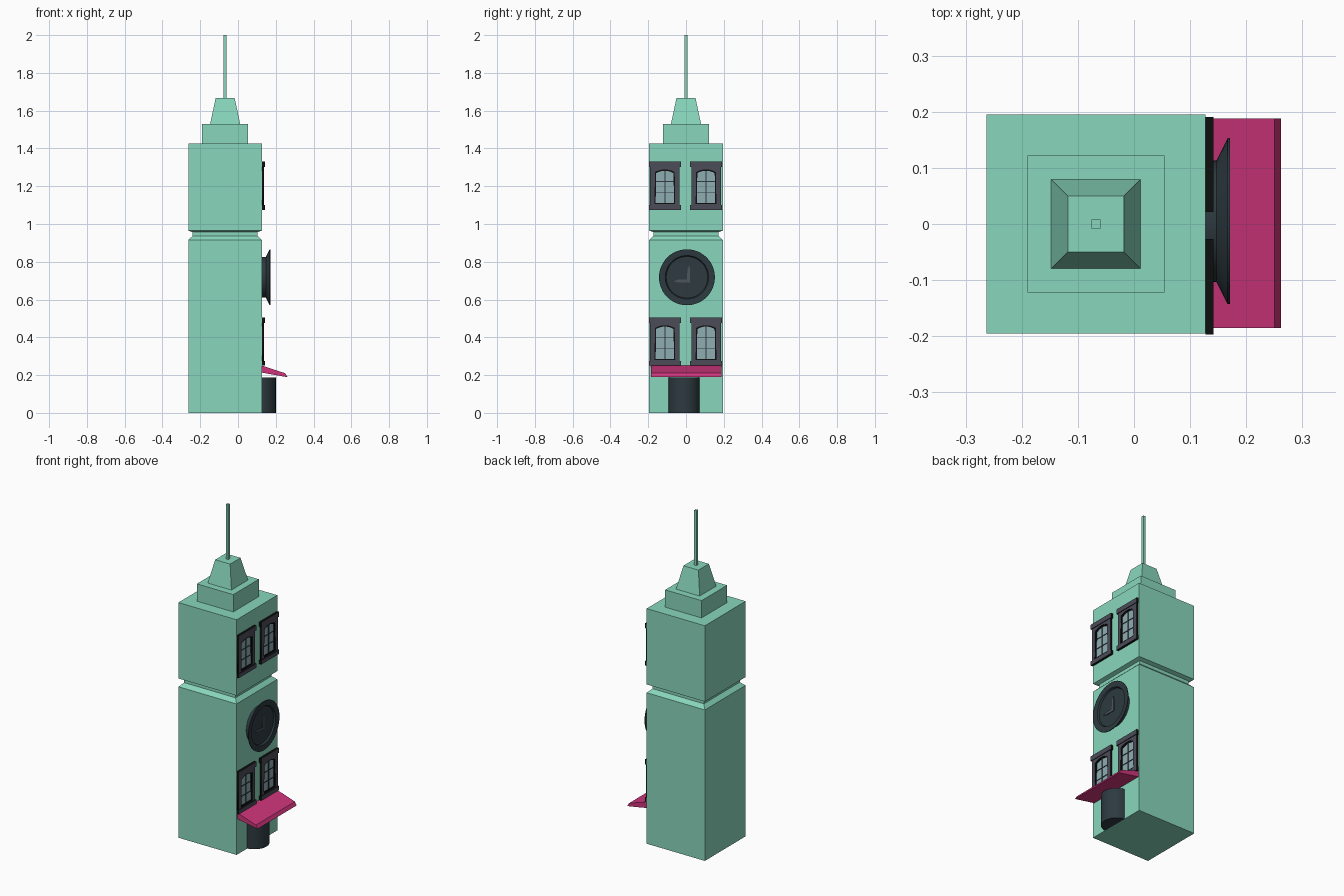
import bpy, bmesh, math
from mathutils import Matrix, Vector

if "Cube" in bpy.data.objects:
    bpy.data.objects.remove(bpy.data.objects["Cube"])


def material(name, rgb):
    m = bpy.data.materials.new(name)
    m.diffuse_color = (*rgb, 1)
    m.use_nodes = True
    m.node_tree.nodes["Principled BSDF"].inputs["Base Color"].default_value = m.diffuse_color
    return m


MINT = material("mint wall", (0.25, 0.68, 0.51))
PINK = material("pink awning", (0.62, 0.036, 0.2))
DARK = material("dark slate", (0.026, 0.042, 0.051))
FRAME = material("frame grey", (0.07, 0.072, 0.098))
BLACK = material("black edge", (0.004, 0.005, 0.005))
GLASS = material("pale glass", (0.27, 0.42, 0.44))
HANDS = material("clock hand grey", (0.075, 0.095, 0.105))

CX = -0.068      # tower axis
WALL = 0.1275    # facade plane


def finish(name, bm, *mats):
    bmesh.ops.recalc_face_normals(bm, faces=bm.faces[:])
    me = bpy.data.meshes.new(name)
    bm.to_mesh(me)
    bm.free()
    return link(name, me, *mats)


def link(name, me, *mats):
    ob = bpy.data.objects.new(name, me)
    bpy.context.collection.objects.link(ob)
    me.materials.clear()
    for m in mats:
        me.materials.append(m)
    if len(mats) == 2:   # second material on everything not facing the street
        for p in me.polygons:
            p.material_index = 0 if p.normal.x > 0.5 else 1
    return ob


def square_loft(name, rings, mat):
    """Stack of square sections (half width, z) around the tower axis."""
    bm = bmesh.new()
    loops = [[bm.verts.new((CX + sx * h, sy * h, z))
              for sx, sy in ((-1, -1), (1, -1), (1, 1), (-1, 1))] for h, z in rings]
    for a, b in zip(loops, loops[1:]):
        for i in range(4):
            j = (i + 1) % 4
            bm.faces.new((a[i], a[j], b[j], b[i]))
    bm.faces.new(loops[0])
    bm.faces.new(loops[-1])
    return finish(name, bm, mat)


def box(name, x, y, z, *mats):
    bm = bmesh.new()
    lo, hi = Vector((x[0], y[0], z[0])), Vector((x[1], y[1], z[1]))
    bmesh.ops.create_cube(bm, size=1, matrix=Matrix.Translation((lo + hi) / 2)
                          @ Matrix.Diagonal((*(hi - lo), 1)))
    return finish(name, bm, *mats)


def wall_plate(name, outlines, x0, x1, *mats):
    """Extrude (y, z) outlines, later ones being holes, between two x planes."""
    cu = bpy.data.curves.new(name, 'CURVE')
    cu.dimensions, cu.fill_mode, cu.extrude = '2D', 'BOTH', (x1 - x0) / 2
    for pts in outlines:
        s = cu.splines.new('POLY')
        s.points.add(len(pts) - 1)
        for p, (y, z) in zip(s.points, pts):
            p.co = (y, z, 0, 1)
        s.use_cyclic_u = True
    tmp = bpy.data.objects.new("helper", cu)
    bpy.context.collection.objects.link(tmp)
    dg = bpy.context.evaluated_depsgraph_get()
    me = bpy.data.meshes.new_from_object(tmp.evaluated_get(dg))
    bpy.data.objects.remove(tmp)
    me.transform(Matrix(((0, 0, 1, (x0 + x1) / 2), (1, 0, 0, 0), (0, 1, 0, 0), (0, 0, 0, 1))))
    bm = bmesh.new()
    bm.from_mesh(me)
    bmesh.ops.remove_doubles(bm, verts=bm.verts[:], dist=1e-5)
    return finish(name, bm, *mats)


# Tower: notched shaft, roof tiers and spire
square_loft("tower_shaft", [(0.195, 0), (0.195, 0.915), (0.172, 0.937), (0.172, 0.957),
                            (0.195, 0.965), (0.195, 1.425)], MINT)
square_loft("roof_step", [(0.122, 1.42), (0.122, 1.53)], MINT)
square_loft("roof_cap", [(0.08, 1.528), (0.05, 1.668)], MINT)
square_loft("spire", [(0.008, 1.66), (0.008, 2.0)], MINT)


def arch(c, hw, z0, z1, rise):
    pts = [(c - hw * 1.06, z0), (c + hw * 1.06, z0)]
    for i in range(9):
        t = 1 - i / 4
        pts.append((c + hw * t, z1 - rise * t * t))
    return pts


# Windows: arched frame, lintel, sill, glass and glazing bars
def window(c, z):
    w = 0.078
    rect = [(c - w, z + 0.02), (c + w, z + 0.02), (c + w, z + 0.24), (c - w, z + 0.24)]
    hole = arch(c, 0.052, z + 0.03, z + 0.214, 0.014)
    wall_plate("window_frame", [rect, hole], WALL, 0.138, FRAME, BLACK)
    wall_plate("window_inner_frame", [hole, arch(c, 0.046, z + 0.036, z + 0.207, 0.013)],
               WALL, 0.135, BLACK)
    wall_plate("window_glass", [hole], WALL - 0.002, 0.1305, GLASS)
    box("window_lintel", (WALL, 0.142), (c - 0.085, c + 0.085), (z + 0.226, z + 0.255), FRAME, BLACK)
    box("window_sill", (WALL, 0.142), (c - 0.085, c + 0.085), (z, z + 0.025), FRAME, BLACK)
    box("glazing_bar_upright", (0.13, 0.134), (c - 0.003, c + 0.003), (z + 0.03, z + 0.21), DARK)
    for k in (0.09, 0.15):
        box("glazing_bar_cross", (0.13, 0.1335), (c - 0.05, c + 0.05),
            (z + k - 0.002, z + k + 0.002), DARK)


for z in (0.25, 1.075):
    for c in (-0.112, 0.106):
        window(c, z)

# Clock: flared drum turned around the x direction
bm = bmesh.new()
CY, CZ, N = 0.005, 0.718, 48
profile = [(0.108, 0.12), (0.108, 0.147), (0.148, 0.167), (0.148, 0.171),
           (0.115, 0.168), (0.11, 0.158)]
rings = [[bm.verts.new((x, CY + r * math.cos(2 * math.pi * i / N),
                        CZ + r * math.sin(2 * math.pi * i / N))) for i in range(N)]
         for r, x in profile]
for a, b in zip(rings, rings[1:]):
    for i in range(N):
        j = (i + 1) % N
        bm.faces.new((a[i], a[j], b[j], b[i]))
bm.faces.new(rings[0])
bm.faces.new(rings[-1])
clock = finish("clock_drum", bm, DARK)

# Clock hands
wall_plate("minute_hand", [[(0.003, 0.69), (0.022, 0.69), (0.022, 0.76), (0.016, 0.78), (0.008, 0.76)]],
           0.157, 0.162, HANDS)
wall_plate("hour_hand", [[(0.015, 0.69), (0.015, 0.706), (-0.04, 0.706), (-0.065, 0.697), (-0.04, 0.69)]],
           0.157, 0.163, HANDS)

# Awning: sloped slab with a drooping front lip
bm = bmesh.new()
side = [(0.127, 0.25), (0.25, 0.21), (0.262, 0.19), (0.25, 0.191), (0.127, 0.213)]
ends = [[bm.verts.new((x, y, z)) for x, z in side] for y in (-0.185, 0.188)]
for i in range(5):
    j = (i + 1) % 5
    bm.faces.new((ends[0][i], ends[0][j], ends[1][j], ends[1][i]))
for e in ends:
    bm.faces.new(e)
finish("awning", bm, PINK)

# Rounded door
bm = bmesh.new()
bmesh.ops.create_cone(bm, cap_ends=True, segments=32, radius1=0.083, radius2=0.083, depth=0.187,
                      matrix=Matrix.Translation((0.117, -0.011, 0.0935)))
door = finish("door_drum", bm, DARK)

# Smooth the round parts
for ob in (clock, door):
    bpy.ops.object.select_all(action='DESELECT')
    ob.select_set(True)
    bpy.context.view_layer.objects.active = ob
    bpy.ops.object.shade_smooth_by_angle(angle=math.radians(25))
